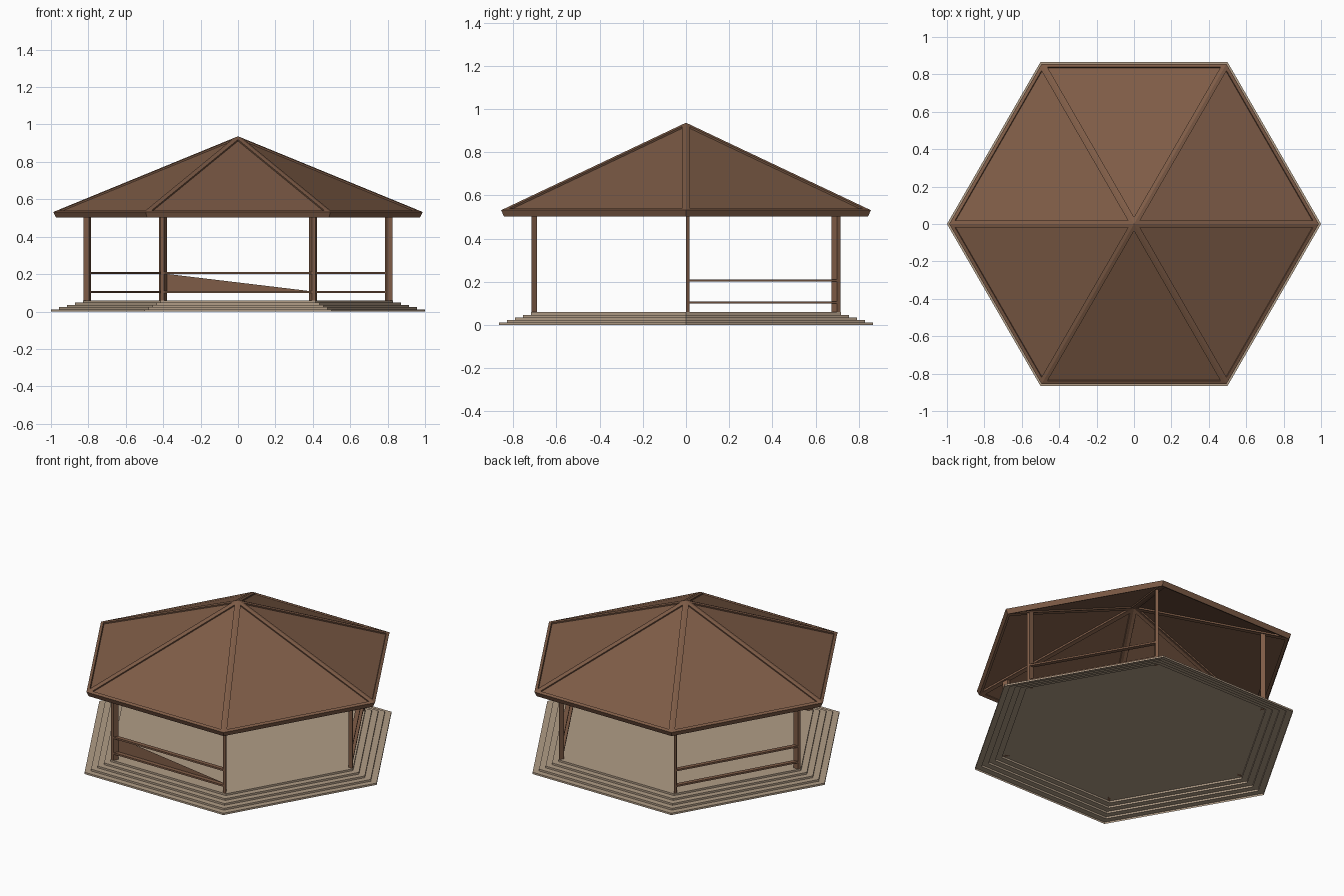
import bpy, bmesh
from math import cos, sin, radians
from mathutils import Vector

if "Cube" in bpy.data.objects:
    bpy.data.objects.remove(bpy.data.objects["Cube"])


def material(name, rgb):
    m = bpy.data.materials.new(name)
    m.diffuse_color = (*rgb, 1)
    m.use_nodes = True
    m.node_tree.nodes["Principled BSDF"].inputs["Base Color"].default_value = m.diffuse_color
    return m


wood = material("brown wood", (0.212, 0.108, 0.063))
stone = material("tan stone", (0.44, 0.335, 0.24))


def polar(r, deg, z=0.0):
    return Vector((r * cos(radians(deg)), r * sin(radians(deg)), z))


def finish(bm, name, mat, fix_normals=True):
    if fix_normals:
        bmesh.ops.recalc_face_normals(bm, faces=bm.faces[:])
    me = bpy.data.meshes.new(name)
    bm.to_mesh(me)
    bm.free()
    me.materials.append(mat)
    ob = bpy.data.objects.new(name, me)
    bpy.context.collection.objects.link(ob)
    return ob


def prism(name, outline, z0, z1, mat):
    """Extrude a flat outline from z0 up to z1."""
    bm = bmesh.new()
    lo = [bm.verts.new((p.x, p.y, z0)) for p in outline]
    hi = [bm.verts.new((p.x, p.y, z1)) for p in outline]
    bm.faces.new(lo)
    bm.faces.new(hi)
    n = len(outline)
    for i in range(n):
        j = (i + 1) % n
        bm.faces.new((lo[i], lo[j], hi[j], hi[i]))
    return finish(bm, name, mat)


# Stepped hexagonal platform: a hollow sheet of risers and treads, open below
bm = bmesh.new()
STEPS, RISE, TREAD = 5, 0.0119, 0.0425
rings = []
for s in range(STEPS):
    r = 1.0 - TREAD * s
    for z in (RISE * s, RISE * (s + 1)):
        rings.append([bm.verts.new(polar(r, 60 * k, z)) for k in range(6)])
for a, b in zip(rings, rings[1:]):
    for k in range(6):
        j = (k + 1) % 6
        bm.faces.new((a[k], a[j], b[j], b[k]))
bm.faces.new(rings[-1])
finish(bm, "stepped_platform", stone, fix_normals=False)

# Mitred posts and rails on every second side
R_OUT, R_IN, POST_W = 0.827, 0.796, 0.0185
for n, start in enumerate((0, 120, 240)):
    ends = (start, start + 60)
    along = (polar(1, ends[1]) - polar(1, ends[0])).normalized()
    for side, (deg, sign) in enumerate(zip(ends, (1, -1))):
        o, i = polar(R_OUT, deg), polar(R_IN, deg)
        shift = along * POST_W * sign
        prism(f"post_{n}_{side}", [o, i, i + shift, o + shift], 0.059, 0.58, wood)
    bar = [polar(R_OUT, ends[0]), polar(R_OUT, ends[1]),
           polar(R_IN, ends[1]), polar(R_IN, ends[0])]
    for label, z in (("lower", 0.099), ("upper", 0.201)):
        prism(f"{label}_rail_{n}", bar, z, z + 0.011, wood)

# Thin triangular infill sheet on the front railing
bm = bmesh.new()
y = -R_IN * sin(radians(60))
x = R_IN / 2 - POST_W
bm.faces.new([bm.verts.new(p) for p in ((-x, y, 0.11), (x, y, 0.11), (-x, y, 0.201))])
finish(bm, "front_infill_sheet", wood, fix_normals=False)

# Hollow roof: outer and inner pyramids joined by a fascia, panels recessed
bm = bmesh.new()
slopes, edges = [], []
for apex_z, r, z in ((0.937, 0.988, 0.532), (0.902, 0.973, 0.502)):
    apex = bm.verts.new((0, 0, apex_z))
    ring = [bm.verts.new(polar(r, 60 * k, z)) for k in range(6)]
    edges.append(ring)
    slopes += [bm.faces.new((apex, ring[k], ring[(k + 1) % 6])) for k in range(6)]
for k in range(6):
    j = (k + 1) % 6
    bm.faces.new((edges[0][k], edges[0][j], edges[1][j], edges[1][k]))
bmesh.ops.recalc_face_normals(bm, faces=bm.faces[:])
bmesh.ops.inset_individual(bm, faces=slopes, thickness=0.019, depth=0.0,
                           use_even_offset=True)
for f in slopes:
    step = f.normal * -0.009
    res = bmesh.ops.extrude_discrete_faces(bm, faces=[f])["faces"][0]
    bmesh.ops.translate(bm, verts=res.verts[:], vec=step)
finish(bm, "roof", wood)
